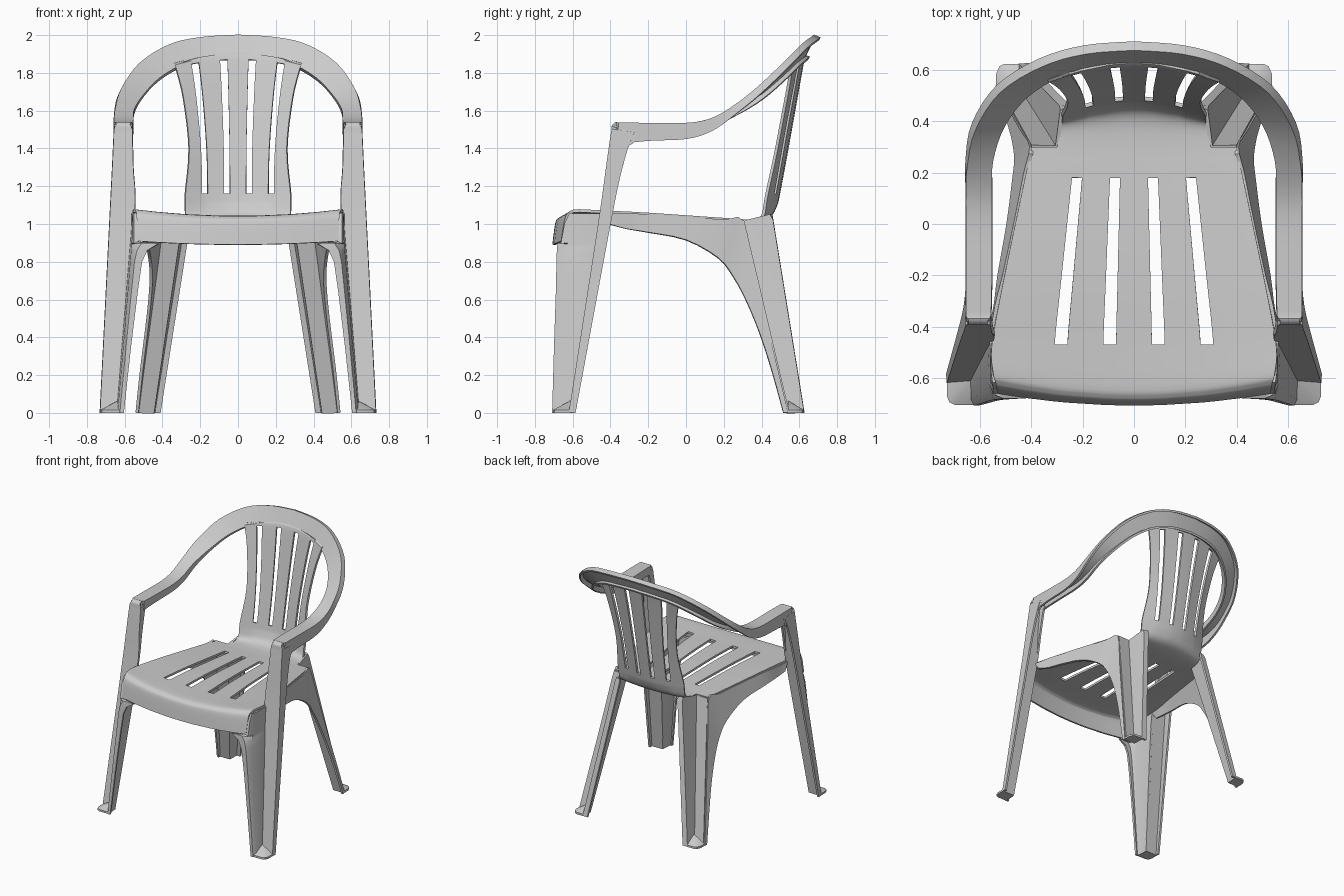
import bpy, bmesh
from mathutils import Vector as V


def smooth_rows(rows, n):
    """Catmull-Rom resampling of a list of number tuples, n steps per span."""
    out, last = [], len(rows) - 1
    for i in range(last):
        p = [rows[max(i - 1, 0)], rows[i], rows[i + 1], rows[min(i + 2, last)]]
        for k in range(n):
            t = k / n
            out.append([0.5 * (2 * b + (c - a) * t + (2 * a - 5 * b + 4 * c - d) * t**2
                               + (3 * b - a - 3 * c + d) * t**3) for a, b, c, d in zip(*p)])
    return out + [list(rows[-1])]


def finish(name, bm, thick):
    for v in [v for v in bm.verts if not v.link_faces]:
        bm.verts.remove(v)
    bmesh.ops.recalc_face_normals(bm, faces=bm.faces[:])
    me = bpy.data.meshes.new(name)
    bm.to_mesh(me)
    bm.free()
    ob = bpy.data.objects.new(name, me)
    bpy.context.collection.objects.link(ob)
    m = ob.modifiers.new("mirror", 'MIRROR')
    m.use_mirror_merge, m.merge_threshold = True, 0.0005
    if thick:
        s = ob.modifiers.new("shell", 'SOLIDIFY')
        s.thickness, s.offset = thick, 0
    bpy.ops.object.select_all(action='DESELECT')
    bpy.context.view_layer.objects.active = ob
    ob.select_set(True)
    for mod in list(ob.modifiers):
        bpy.ops.object.modifier_apply(modifier=mod.name)
    bpy.ops.object.shade_smooth_by_angle(angle=0.6)


def sheet(name, rows, skip=lambda i, j: False, thick=0.016):
    """Shell through rows of points, mirrored in x; skip() leaves openings."""
    bm = bmesh.new()
    g = [[bm.verts.new(p) for p in r] for r in rows]
    for i in range(len(g) - 1):
        for j in range(len(g[0]) - 1):
            if not skip(i, j):
                bm.faces.new((g[i][j], g[i][j + 1], g[i + 1][j + 1], g[i + 1][j]))
    finish(name, bm, thick)


def hull(name, pts):
    bm = bmesh.new()
    for p in pts:
        bm.verts.new(p)
    bmesh.ops.convex_hull(bm, input=bm.verts[:])
    finish(name, bm, 0)


# Seat and backrest: one sheet, rows of
# (y, z, slot scale, back edge x, seat edge x, y curvature, z curvature)
N = 4
prof = [(-.70, .89, 1, .42, .53, .05, .02), (-.685, 1.0, 1, .42, .535, .055, .03),
        (-.67, 1.025, 1, .42, .54, .06, .035), (-.63, 1.035, 1, .42, .55, .05, .035),
        (-.47, 1.035, 1, .42, .555, 0, .03), (-.2, 1.035, .91, .39, .505, 0, .02),
        (.18, 1.02, .78, .32, .425, 0, .01), (.30, 1.015, .74, .30, .40, 0, .005),
        (.39, 1.02, .70, .285, .4, -.06, 0), (.445, 1.045, .66, .28, .4, -.15, 0),
        (.475, 1.10, .63, .28, .4, -.22, 0), (.49, 1.16, .62, .28, .4, -.24, 0),
        (.535, 1.4, .64, .26, .4, -.25, 0), (.585, 1.68, .72, .29, .4, -.2, -.05),
        (.62, 1.87, .8, .33, .4, -.17, -.12), (.632, 1.9, .82, .335, .4, -.2, -.15)]
rows = []
for y, z, s, m, e, ky, kz in smooth_rows(prof, N):
    xs = [0, .07 * s, .12 * s, .26 * s, .31 * s, m, e]
    rows.append([(x, y + ky * (x / .55)**2, z + kz * (x / .55)**2) for x in xs])


def seat_gap(i, j):
    k = i // N
    return (j in (1, 3) and k in (4, 5, 11, 12, 13)) or (j == 5 and k >= 7)


sheet("seat_and_back", rows, seat_gap)

# Front post, armrest and top hoop: channel swept along inner and outer edges
# (inner xyz, outer xyz, outer flange depth, inner flange depth)
path = [(.635, -.615, 0, .725, -.615, 0, .03, .004), (.555, -.46, 1.0, .675, -.46, 1.0, .06, .004),
        (.56, -.418, 1.3, .66, -.418, 1.3, .08, .03), (.565, -.392, 1.48, .652, -.392, 1.48, .11, .05),
        (.565, -.38, 1.527, .65, -.38, 1.527, .14, .07), (.563, -.34, 1.531, .65, -.34, 1.531, .11, .06),
        (.56, -.2, 1.53, .65, -.2, 1.53, .09, .05), (.56, 0, 1.53, .65, 0, 1.53, .08, .045),
        (.56, .12, 1.55, .65, .12, 1.55, .06, .04), (.555, .25, 1.605, .645, .23, 1.605, .04, .035),
        (.51, .385, 1.68, .615, .37, 1.71, .035, .03), (.42, .50, 1.775, .52, .515, 1.845, .033, .028),
        (.29, .58, 1.85, .36, .615, 1.945, .032, .026), (.15, .62, 1.88, .19, .665, 1.983, .032, .025),
        (0, .63, 1.89, 0, .68, 1.995, .032, .025)]
st = smooth_rows(path, 4)
mid = [(V(r[:3]) + V(r[3:6])) / 2 for r in st]
rows = []
for i, r in enumerate(st):
    tan = mid[min(i + 1, len(st) - 1)] - mid[max(i - 1, 0)]
    if i == len(st) - 1:
        tan = V((-1, 0, 0))
    a, b = V(r[:3]), V(r[3:6])
    n = tan.cross(b - a).normalized()
    if i == 0:
        n = V((0, 1, 0))
    rows.append([a + n * r[7], a, b, b + n * r[6]])
sheet("arm_and_hoop", rows)

# Front leg panel: inner return, rounded corner, side wall back to the post
legs = [(0, .605, -.70, .63, -.70, .635, -.615), (.35, .567, -.69, .60, -.68, .607, -.561),
        (.65, .53, -.68, .575, -.66, .583, -.514), (.80, .508, -.677, .563, -.65, .571, -.491),
        (.86, .48, -.675, .558, -.646, .566, -.482), (.895, .42, -.672, .555, -.642, .563, -.476),
        (.90, .53, -.655, .555, -.64, .562, -.475), (1.0, .535, -.635, .552, -.615, .555, -.46),
        (1.055, .54, -.61, .55, -.59, .555, -.452)]
rows = []
for z, rx, ry, kx, ky, cx, cy in legs:
    rows.append([(rx, ry, z), (rx * .35 + kx * .65, ry - .002, z), (kx, ky + .015, z), (cx, cy, z)])
sheet("front_leg", rows)

# Side skirt below the seat, running down as the back leg's front flange
top = [(.555, -.45, 1.058), (.535, -.32, 1.056), (.505, -.2, 1.05), (.462, 0, 1.036), (.422, .2, 1.022),
       (.40, .30, 1.017), (.433, .36, .76), (.467, .42, .5), (.501, .48, .25), (.533, .54, 0)]
low = [(.56, -.41, 1.0), (.54, -.32, .975), (.525, -.2, .955), (.49, 0, .915), (.468, .17, .82),
       (.46, .25, .72), (.468, .32, .59), (.487, .39, .42), (.512, .455, .22), (.535, .515, 0)]
sheet("side_skirt", list(zip(smooth_rows(top, 3), smooth_rows(low, 3))))

# Back leg: back return, inner wall, crease and outward strip
sheet("back_leg", [
    [(.41, .62, 0), (.445, .62, 0), (.45, .54, 0), (.533, .54, 0)],
    [(.25, .455, 1.02), (.285, .455, 1.02), (.30, .30, 1.017), (.40, .30, 1.017)],
    [(.25, .45, 1.05), (.282, .44, 1.05), (.298, .31, 1.018), (.39, .305, 1.018)]],
    lambda i, j: i == 1 and j == 2)

# Feet: rounded pads wedged into each leg's corner
def foot(name, base, apex):
    hull(name, [(x, y, z) for x, y in base for z in (0, .015)] + [apex])


foot("front_foot", [(.625, -.705), (.70, -.705), (.72, -.695), (.73, -.67), (.73, -.61), (.63, -.61)],
     (.635, -.612, .065))
foot("back_foot", [(.445, .625), (.505, .625), (.525, .615), (.538, .585), (.538, .54), (.445, .54)],
     (.447, .54, .065))
